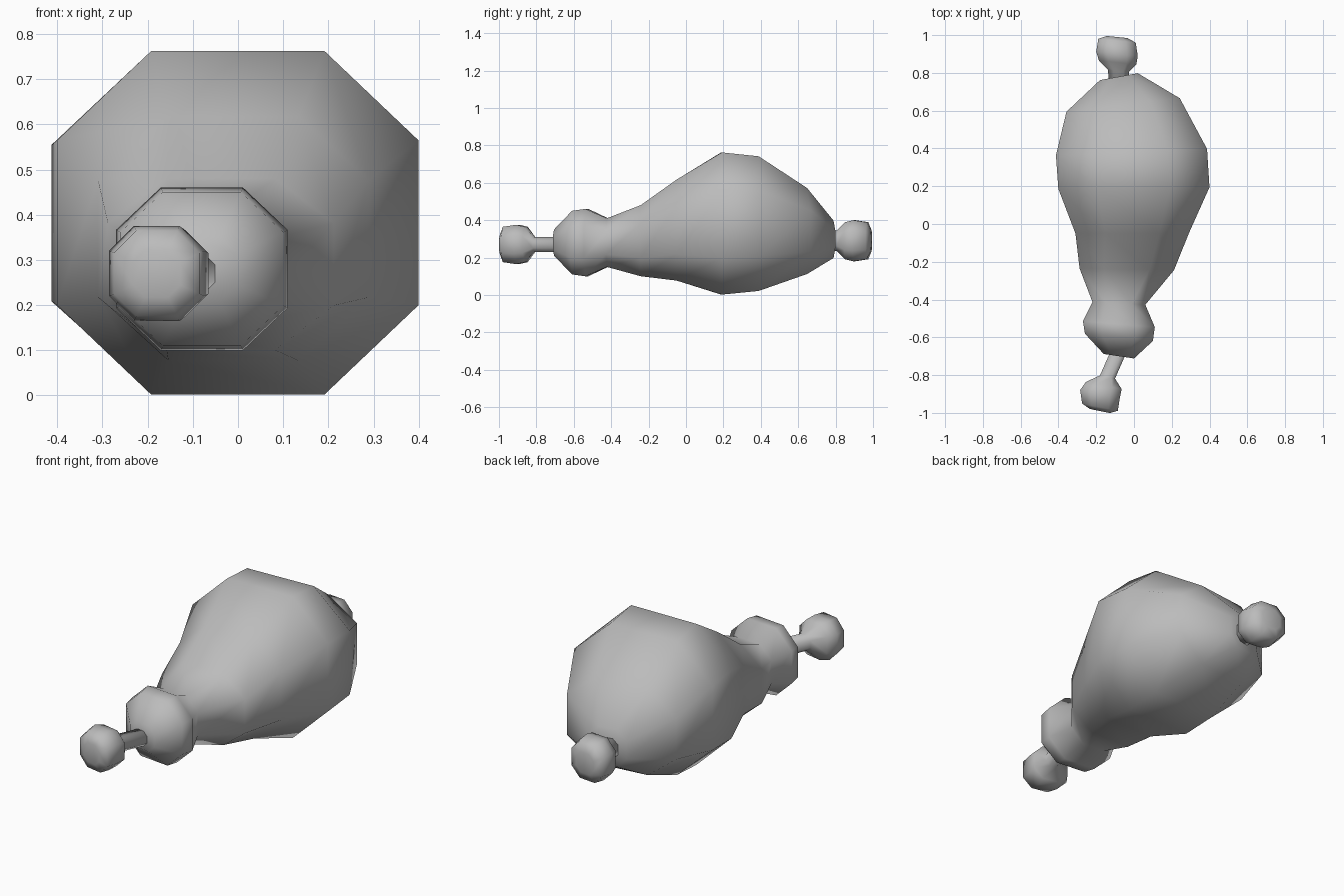
import bpy
import bmesh

cube = bpy.data.objects.get("Cube")
if cube:
    bpy.data.objects.remove(cube, do_unlink=True)

grey = bpy.data.materials.new("plain grey")
grey.use_nodes = True
colour = (0.5, 0.5, 0.5, 1)
grey.diffuse_color = colour
grey.node_tree.nodes["Principled BSDF"].inputs["Base Color"].default_value = colour

# Octagonal cross-section with flat top and sides
FLAT = 0.48
half_outline = [(1, -FLAT), (1, FLAT), (FLAT, 1), (-FLAT, 1)]
outline = half_outline + [(-across, -up) for across, up in half_outline]


def add_ring(bm, centre, half_width, half_height, skew):
    """Add one octagonal ring; skew shifts it along y in step with x."""
    x, y, z = centre
    return [bm.verts.new((x + half_width * across,
                          y + skew * half_width * across,
                          z + half_height * up))
            for across, up in outline]


def finish_part(name, bm, rings):
    """Skin neighbouring rings, cap both ends and make a smooth object."""
    for ring, following in zip(rings, rings[1:]):
        for i, vert in enumerate(ring):
            bm.faces.new((ring[i - 1], vert, following[i], following[i - 1]))
    bm.faces.new(rings[0])
    bm.faces.new(rings[-1])
    bmesh.ops.recalc_face_normals(bm, faces=bm.faces)
    for face in bm.faces:
        face.smooth = True
    mesh = bpy.data.meshes.new(name)
    bm.to_mesh(mesh)
    bm.free()
    mesh.materials.append(grey)
    part = bpy.data.objects.new(name, mesh)
    bpy.context.collection.objects.link(part)


def build_meat(profile):
    """Rings along a gently bowed centre line that rises under the wide body."""
    bm = bmesh.new()
    rings = []
    for y, half_width, half_height in profile:
        x = max(-0.25 * (y - 0.15) ** 2, -0.08)
        z = max(0.385 - 0.35 * (y - 0.28) ** 2, 0.28)
        skew = 0.3 * y * abs(y)
        rings.append(add_ring(bm, (x, y, z), half_width, half_height, skew))
    finish_part("meat", bm, rings)


def build_bone(name, direction, shaft_radius, knob_radius, root_x, knob_x, z, skew):
    """Slanting shaft starting inside the meat and ending in a rounded knob."""
    root, knob = 0.65, 0.9
    stations = [
        (root, shaft_radius),
        (0.81, shaft_radius),
        (0.855, knob_radius * 0.9),
        (knob, knob_radius),
        (0.97, knob_radius * 0.9),
        (0.99, knob_radius * 0.5),
    ]
    bm = bmesh.new()
    rings = []
    for reach, radius in stations:
        progress = min((reach - root) / (knob - root), 1)
        x = root_x + (knob_x - root_x) * progress
        rings.append(add_ring(bm, (x, direction * reach, z), radius, radius, skew))
    finish_part(name, bm, rings)


# Meat: front lobe, pinched neck, wide body, blunt back
build_meat([
    (-0.7, 0.08, 0.07),
    (-0.6, 0.18, 0.17),
    (-0.53, 0.19, 0.18),
    (-0.42, 0.14, 0.13),
    (-0.24, 0.25, 0.19),
    (-0.05, 0.3, 0.27),
    (0.19, 0.4, 0.38),
    (0.38, 0.4, 0.36),
    (0.63, 0.3, 0.23),
    (0.78, 0.1, 0.1),
])

# Bones: long slanting one in front, short thick one behind
build_bone("front_bone", direction=-1, shaft_radius=0.04, knob_radius=0.105,
           root_x=-0.07, knob_x=-0.18, z=0.27, skew=-0.2)
build_bone("back_bone", direction=1, shaft_radius=0.055, knob_radius=0.11,
           root_x=-0.07, knob_x=-0.09, z=0.29, skew=-0.1)
